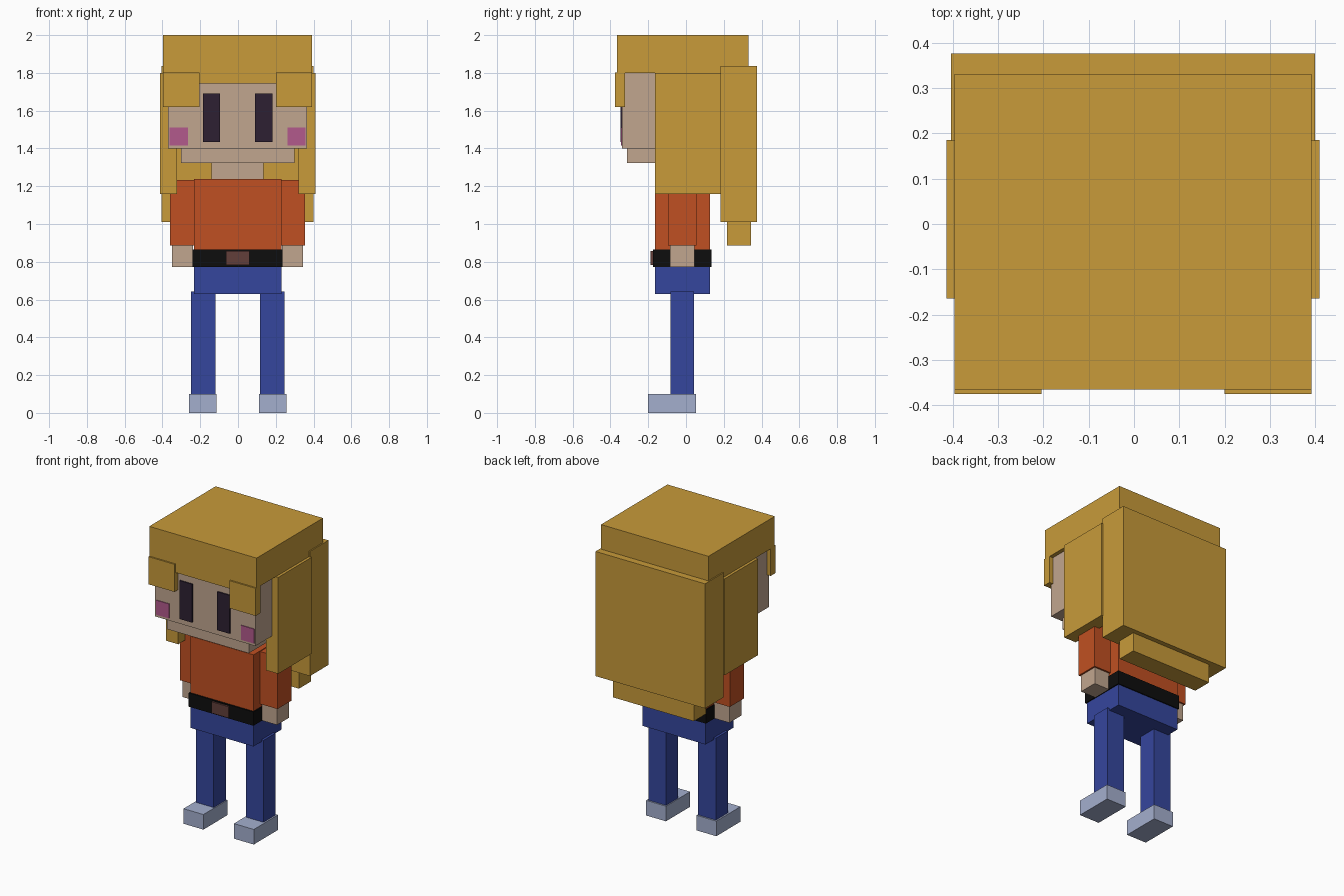
import bpy
import bmesh

if "Cube" in bpy.data.objects:
    bpy.data.objects.remove(bpy.data.objects["Cube"])


def material(name, rgb):
    """Flat colour from 0-255 display values."""
    lin = [((c / 255 + 0.055) / 1.055) ** 2.4 if c > 10 else c / 255 / 12.92 for c in rgb]
    m = bpy.data.materials.new(name)
    m.diffuse_color = (*lin, 1)
    m.use_nodes = True
    m.node_tree.nodes["Principled BSDF"].inputs["Base Color"].default_value = m.diffuse_color
    return m


hair = material("golden hair", (200, 155, 58))
skin = material("skin", (193, 166, 143))
shirt = material("orange shirt", (192, 80, 34))
denim = material("blue trousers", (53, 70, 157))
shoe = material("pale blue shoe", (164, 175, 206))
black = material("black belt", (13, 13, 13))
brown = material("brown buckle", (98, 62, 58))
dark = material("dark eye", (45, 32, 50))
pink = material("pink cheek", (178, 90, 140))


def box(name, mat, x, y, z):
    """Box spanning the given (min, max) ranges."""
    bm = bmesh.new()
    bmesh.ops.create_cube(bm, size=1)
    for v in bm.verts:
        v.co = [r[0] if c < 0 else r[1] for c, r in zip(v.co, (x, y, z))]
    me = bpy.data.meshes.new(name)
    bm.to_mesh(me)
    bm.free()
    me.materials.append(mat)
    ob = bpy.data.objects.new(name, me)
    bpy.context.collection.objects.link(ob)
    return ob


AXIS = -0.002  # body centre line


def pair(name, mat, x, y, z):
    """Matching boxes on both sides of the body centre line."""
    box(name + "_left", mat, (AXIS + x[0], AXIS + x[1]), y, z)
    box(name + "_right", mat, (AXIS - x[1], AXIS - x[0]), y, z)


def mid(name, mat, half, y, z):
    box(name, mat, (AXIS - half, AXIS + half), y, z)


# Legs and shoes
pair("shoe", shoe, (0.112, 0.258), (-0.20, 0.053), (0, 0.10))
pair("leg", denim, (0.118, 0.247), (-0.083, 0.043), (0.01, 0.643))

# Hips, belt and buckle
mid("hips", denim, 0.231, (-0.165, 0.128), (0.63, 0.80))
mid("belt", black, 0.238, (-0.175, 0.135), (0.773, 0.864))
mid("buckle", brown, 0.062, (-0.187, -0.17), (0.782, 0.857))

# Torso, arms and hands
mid("torso", shirt, 0.231, (-0.165, 0.128), (0.85, 1.238))
pair("sleeve", shirt, (0.225, 0.358), (-0.094, 0.055), (0.885, 1.233))
pair("hand", skin, (0.236, 0.347), (-0.084, 0.044), (0.773, 0.90))

# Neck, jaw and head
mid("neck", skin, 0.137, (-0.13, 0.10), (1.22, 1.34))
mid("jaw", skin, 0.30, (-0.312, 0.20), (1.323, 1.42))
mid("head", skin, 0.368, (-0.34, 0.28), (1.40, 1.803))

# Face details
pair("eye", dark, (0.092, 0.184), (-0.348, -0.339), (1.435, 1.69))
pair("cheek", pink, (0.264, 0.36), (-0.345, -0.339), (1.416, 1.512))

# Hair
mid("hair_cap", hair, 0.394, (-0.365, 0.331), (1.80, 2.0))
mid("hair_fringe", hair, 0.21, (-0.365, -0.32), (1.745, 1.81))
pair("hair_bang", hair, (0.202, 0.394), (-0.375, -0.323), (1.62, 1.803))
pair("hair_side", hair, (0.322, 0.412), (-0.164, 0.186), (1.16, 1.80))
mid("hair_back", hair, 0.402, (0.183, 0.377), (1.01, 1.837))
mid("hair_back_tip", hair, 0.297, (0.218, 0.345), (0.885, 1.03))
